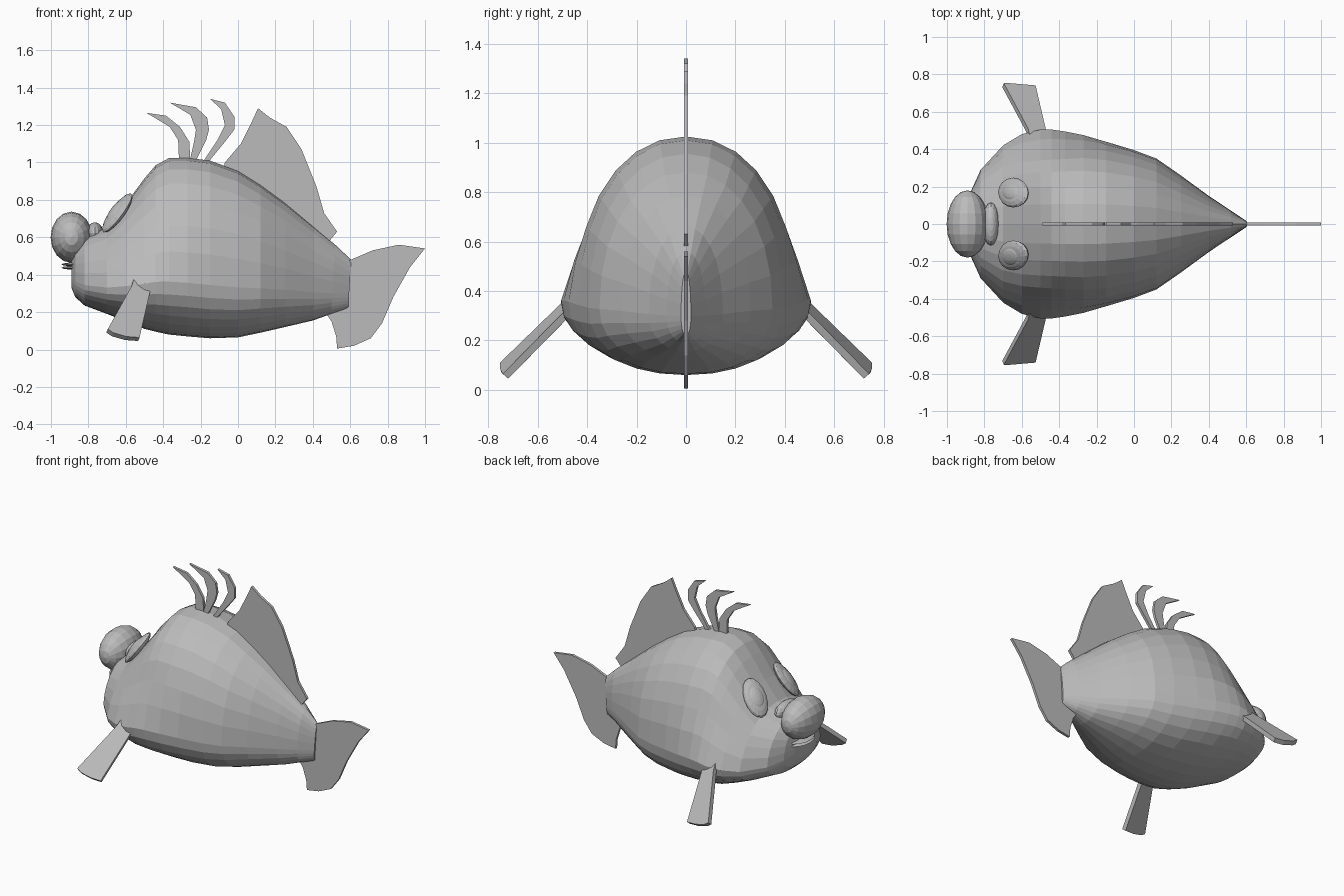
import bpy, bmesh, math
from mathutils import Vector, Matrix

cube = bpy.data.objects.get("Cube")
if cube:
    bpy.data.objects.remove(cube, do_unlink=True)

grey = bpy.data.materials.new("plain grey")
grey.use_nodes = True
colour = (0.5, 0.5, 0.5, 1)
grey.diffuse_color = colour
grey.node_tree.nodes["Principled BSDF"].inputs["Base Color"].default_value = colour


def finish(name, bm):
    """Turn a bmesh into a flat-shaded object."""
    bmesh.ops.recalc_face_normals(bm, faces=bm.faces[:])
    mesh = bpy.data.meshes.new(name)
    bm.to_mesh(mesh)
    bm.free()
    mesh.materials.append(grey)
    obj = bpy.data.objects.new(name, mesh)
    bpy.context.collection.objects.link(obj)
    return obj


def plate(name, points, thickness):
    """Thin solid cut from a closed outline of 3D points."""
    bm = bmesh.new()
    face = bm.faces.new([bm.verts.new(p) for p in points])
    face.normal_update()
    half = face.normal * thickness / 2
    extruded = bmesh.ops.extrude_face_region(bm, geom=[face], use_keep_orig=True)
    moved = [e for e in extruded["geom"] if isinstance(e, bmesh.types.BMVert)]
    bmesh.ops.translate(bm, verts=bm.verts[:], vec=-half)
    bmesh.ops.translate(bm, verts=moved, vec=half * 2)
    return finish(name, bm)


def upright_plate(name, outline):
    return plate(name, [(x, 0, z) for x, z in outline], 0.018)


def ball(name, centre, radii, turn=None, segments=16, rings=10):
    """Faceted ellipsoid."""
    bm = bmesh.new()
    bmesh.ops.create_uvsphere(bm, u_segments=segments, v_segments=rings, radius=1)
    matrix = Matrix.Translation(centre) @ (turn or Matrix()) @ Matrix.Diagonal((*radii, 1))
    bmesh.ops.transform(bm, matrix=matrix, verts=bm.verts[:])
    return finish(name, bm)


# Body: stations from snout to tail as x, bottom, top, half width
stations = [
    (-.89, .33, .5, .09), (-.87, .28, .56, .18), (-.82, .235, .6, .29),
    (-.7, .19, .66, .42), (-.6, .15, .78, .48), (-.5, .11, .915, .505),
    (-.44, .095, .985, .505), (-.37, .08, 1.023, .495), (-.27, .07, 1.025, .475),
    (-.15, .06, 1.01, .44), (0, .065, .955, .395),
    (.12, .09, .88, .35), (.25, .12, .785, .26), (.4, .155, .66, .15),
    (.52, .19, .56, .08), (.605, .22, .48, .02),
]
SIDES = 28


def body_ring(bm, x, bottom, top, width):
    middle = bottom + 0.3 * (top - bottom)
    # The crown is narrower than the belly around the cheeks
    pinch = 0.15 * math.exp(-((x + 0.5) / 0.25) ** 2)
    ring = []
    for i in range(SIDES):
        angle = math.tau * i / SIDES
        c, s = math.cos(angle), math.sin(angle)
        height = (top if s > 0 else bottom) - middle
        rise = min(max(s, 0) / 0.4, 1)
        y = width * math.copysign(abs(c) ** 0.94, c) * (1 - pinch * rise)
        z = middle + height * abs(s) ** 0.94
        # The blunt tail end leans forward at its foot
        lean = 0.06 * (z - top) if x > 0.5 else 0
        ring.append(bm.verts.new((x + lean, y, z)))
    return ring


bm = bmesh.new()
loops = [body_ring(bm, *station) for station in stations]
for a, b in zip(loops, loops[1:]):
    for i in range(SIDES):
        j = (i + 1) % SIDES
        bm.faces.new((a[i], a[j], b[j], b[i]))
bm.faces.new(loops[0])
bm.faces.new(loops[-1])
finish("body", bm)

# Nose with its bridge, and the lips below
on_side = Matrix.Rotation(math.pi / 2, 4, "X")
ball("nose", (-.89, 0, .6), (.112, .137, .18), on_side)
ball("nose_bridge", (-.765, 0, .622), (.045, .115, .058))
for name, z in (("upper_lip", .455), ("lower_lip", .437)):
    ball(name, (-.86, 0, z), (.085, .12, .011), rings=6)

# Eyes lying on the sloping forehead
for side, label in ((1, "left"), (-1, "right")):
    tilt = Matrix.Rotation(side * -0.4, 4, "Z") @ Matrix.Rotation(-0.92, 4, "Y")
    centre = Vector((-.645, side * .168, .73))
    outward = tilt @ Vector((0, 0, 1))
    ball(label + "_eye", centre, (.13, .08, .03), tilt, rings=8)
    ball(label + "_pupil", centre + outward * .015, (.075, .05, .022), tilt, rings=8)

# Paired side fins
fin = [(-.55, .42, .41), (-.46, .42, .37), (-.475, .495, .295), (-.53, .73, .055),
       (-.6, .735, .06), (-.67, .742, .08), (-.7, .742, .1), (-.57, .5, .335)]
for side, label in ((1, "left"), (-1, "right")):
    plate(label + "_side_fin", [(x, y * side, z) for x, y, z in fin], 0.03)

# Curled spines ahead of the back fin
spines = {
    "front_spine": [(-.49, 1.265), (-.385, 1.25), (-.31, 1.19), (-.26, 1.11), (-.255, 1),
                    (-.315, 1), (-.32, 1.12), (-.365, 1.19), (-.43, 1.23)],
    "middle_spine": [(-.365, 1.32), (-.225, 1.295), (-.165, 1.24), (-.155, 1.175),
                     (-.17, 1.12), (-.23, 1), (-.26, 1), (-.235, 1.11),
                     (-.225, 1.175), (-.255, 1.255)],
    "rear_spine": [(-.15, 1.34), (-.07, 1.32), (-.02, 1.245), (-.02, 1.175), (-.07, 1.11),
                   (-.16, 1), (-.19, 1), (-.11, 1.12), (-.07, 1.2), (-.09, 1.285)],
}
for name, outline in spines.items():
    upright_plate(name, outline)

# Back fin and tail fin
upright_plate("back_fin", [
    (-.08, .96), (-.07, 1), (.015, 1.1), (.075, 1.22), (.107, 1.29), (.17, 1.24),
    (.26, 1.19), (.34, 1.07), (.42, .87), (.46, .73), (.53, .63), (.48, .57), (.2, .78)])
upright_plate("tail_fin", [
    (.58, .47), (.72, .53), (.86, .56), (1, .54), (.92, .44), (.83, .28), (.77, .14),
    (.71, .06), (.62, .02), (.53, .005), (.525, .07), (.5, .15), (.46, .21), (.52, .3)])
